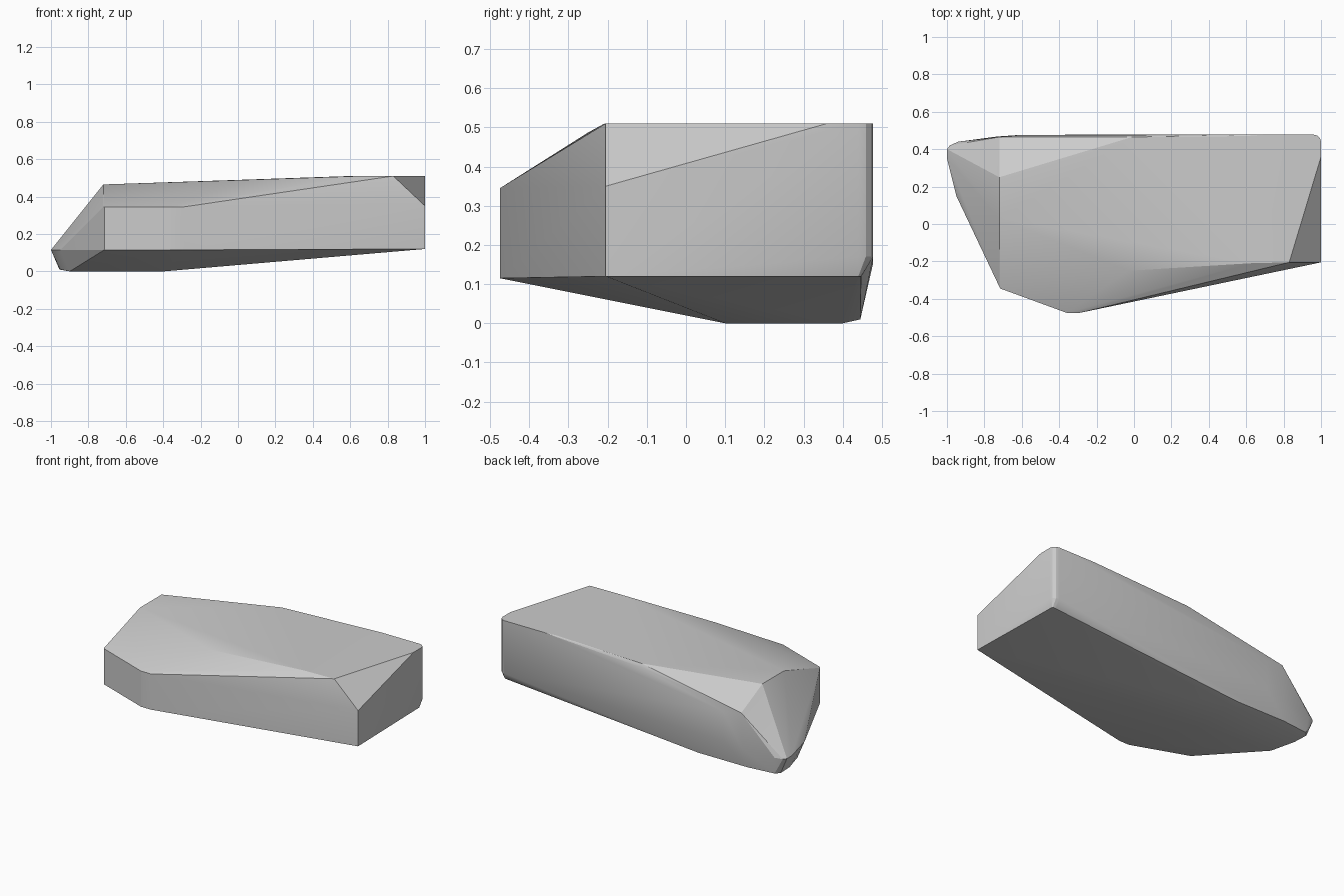
import bpy, bmesh, math

if "Cube" in bpy.data.objects:
    bpy.data.objects.remove(bpy.data.objects["Cube"])

# Outlines of the faceted boulder slab, grouped by region
def column(points, z0, z1):
    return [(x, y, z) for x, y in points for z in (z0, z1)]

pts = []
# near-vertical front wall
pts += column([(-.72, -.335), (-.715, -.345), (-.36, -.475), (-.29, -.475)], .115, .345)
# right wall
pts += [(1, -.205, .12), (1, -.205, .35), (1, .36, .51), (.83, -.205, .51)]
# rounded back right corner
for i in range(4):
    a = math.radians(90 * i / 3)
    c, s = math.cos(a), math.sin(a)
    x, y = .96 + .04 * c, .44 + .038 * s
    pts += [(x, y, .51), (x, y, .17), (x - .015 * c, y - .03 * s, .12)]
# sloping top
pts += [(-.72, .03, .465), (-.72, .25, .465), (-.03, -.25, .487),
        (.62, -.21, .509), (.6, .47, .51)]
# back wall and its tapering chamfer
pts += [(-.01, .465, .489), (-.01, .477, .47), (.7, .478, .51),
        (-.72, .465, .36), (-.6, .477, .34), (-.6, .477, .15), (-.73, .468, .13)]
# pointed left end
pts += [(-1, .35, .115), (-1, .4, .115), (-.985, .42, .115),
        (-.94, .44, .12), (-.95, .15, .115)]
# underside
pts += [(-.9, .15, 0), (-.4, .1, 0), (-.4, .4, 0), (-.9, .38, 0),
        (-.95, .3, .01), (-.955, .4, .01), (-.93, .425, .01),
        (-.75, .445, .01), (-.4, .445, .01)]

bm = bmesh.new()
for p in pts:
    bm.verts.new(p)
hull = bmesh.ops.convex_hull(bm, input=bm.verts)
junk = [v for v in bm.verts if not v.link_faces]
bmesh.ops.delete(bm, geom=junk, context='VERTS')
bmesh.ops.dissolve_limit(bm, angle_limit=math.radians(.5), verts=bm.verts, edges=bm.edges)
bmesh.ops.recalc_face_normals(bm, faces=bm.faces)
mesh = bpy.data.meshes.new("rock_slab")
bm.to_mesh(mesh)
bm.free()
rock = bpy.data.objects.new("rock_slab", mesh)
bpy.context.collection.objects.link(rock)
bpy.context.view_layer.objects.active = rock
rock.select_set(True)
bpy.ops.object.shade_smooth_by_angle(angle=math.radians(20))
